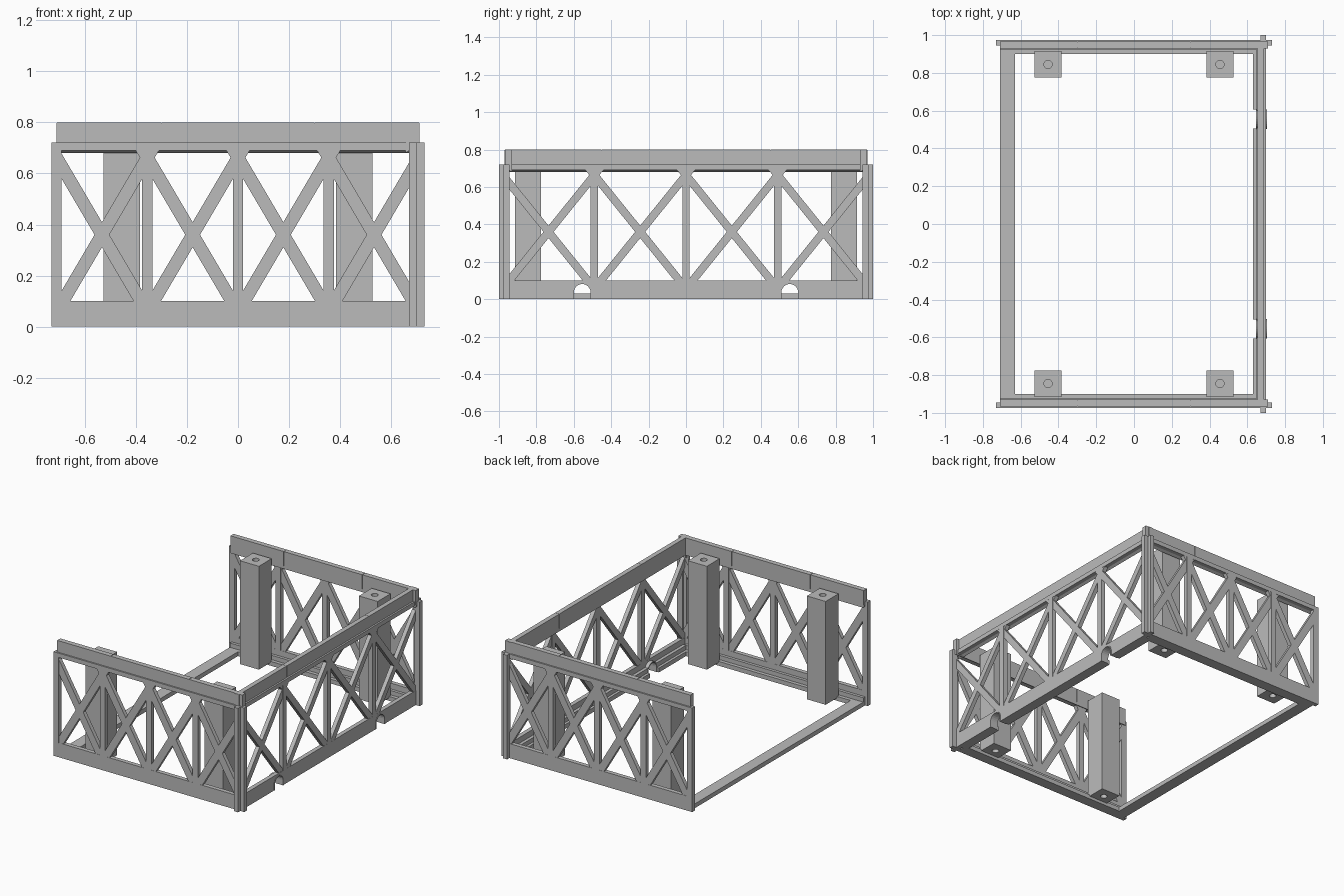
import bpy, bmesh, math
from mathutils import Vector

if "Cube" in bpy.data.objects:
    bpy.data.objects.remove(bpy.data.objects["Cube"])

grey = bpy.data.materials.new("plain grey")
grey.use_nodes = True
COLOUR = (0.5, 0.5, 0.5, 1)
grey.diffuse_color = COLOUR
grey.node_tree.nodes["Principled BSDF"].inputs["Base Color"].default_value = COLOUR

# Each wall is drawn in (along, outward, height) and mapped to its side
FRONT = lambda u, d, z: (u, -d, z)
BACK = lambda u, d, z: (u, d, z)
RIGHT = lambda u, d, z: (d, u, z)


def prism(bm, outline, d0, d1):
    """Extrude an (along, height) outline from depth d0 to d1."""
    face = bm.faces.new([bm.verts.new((u, d0, z)) for u, z in outline])
    new = bmesh.ops.extrude_face_region(bm, geom=[face])["geom"]
    bmesh.ops.translate(bm, vec=(0, d1 - d0, 0),
                        verts=[v for v in new if isinstance(v, bmesh.types.BMVert)])


def box(bm, u0, u1, d0, d1, z0, z1):
    prism(bm, [(u0, z0), (u1, z0), (u1, z1), (u0, z1)], d0, d1)


def finish(bm, name, place=BACK):
    for v in bm.verts:
        v.co = Vector(place(*v.co))
    bmesh.ops.recalc_face_normals(bm, faces=bm.faces)
    mesh = bpy.data.meshes.new(name)
    bm.to_mesh(mesh)
    bm.free()
    mesh.materials.append(grey)
    ob = bpy.data.objects.new(name, mesh)
    bpy.context.collection.objects.link(ob)
    return ob


def cut(ob, cutter):
    mod = ob.modifiers.new("cut", "BOOLEAN")
    mod.operation, mod.solver, mod.object = "DIFFERENCE", "EXACT", cutter
    cutter.hide_render = True
    cutter.hide_set(True)


def lattice(name, place, half, pitch, d0, d1, slope, width):
    # uprights and top rail
    bm = bmesh.new()
    for i in (-1, 0, 1):
        box(bm, i * pitch - 0.02, i * pitch + 0.02, d0, d1, 0.1, 0.69)
    for s in (-1, 1):
        a, b = sorted((s * (2 * pitch - 0.02), s * half))
        box(bm, a, b, d0, d1, 0.1, 0.69)
    box(bm, -half, half, d0, d1, 0.69, 0.72)
    finish(bm, name + "_uprights", place)
    # crossed braces, trimmed inside the end columns
    bm = bmesh.new()
    h = width / 2 * math.hypot(1, slope) / slope
    for i in range(4):
        c = (i - 1.5) * pitch
        for s in (-1, 1):
            lo, hi = c - s * 0.26 / slope, c + s * 0.33 / slope
            prism(bm, [(lo - h, 0.1), (lo + h, 0.1), (hi + h, 0.69), (hi - h, 0.69)],
                  d0 + 0.001, d1 - 0.001)
    for s in (-1, 1):
        bmesh.ops.bisect_plane(bm, geom=bm.verts[:] + bm.edges[:] + bm.faces[:],
                               plane_co=(s * (half - 0.01), 0, 0), plane_no=(s, 0, 0),
                               clear_outer=True)
    finish(bm, name + "_braces", place)


def top_band(name, place, half, d0, d1, joint):
    # segmented band with a sloped underside
    bm = bmesh.new()
    ends = [-half, -joint, joint, half]
    for a, b in zip(ends, ends[1:]):
        box(bm, a + 0.001, b - 0.001, d0, d1, 0.7, 0.8)
    box(bm, -half, half, d0 + 0.002, d1 - 0.002, 0.7, 0.798)
    for z in (0.7,):
        low = [bm.verts.new(p) for p in ((-half, d0, 0.68), (half, d0, 0.68))]
        top = [bm.verts.new((u, d, z)) for d in (d0, d1) for u in (-half, half)]
        bm.faces.new((low[0], low[1], top[1], top[0]))
        bm.faces.new((low[0], low[1], top[3], top[2]))
        bm.faces.new((low[0], top[0], top[2]))
        bm.faces.new((low[1], top[1], top[3]))
        bm.faces.new((top[0], top[1], top[3], top[2]))
    finish(bm, name, place)


def base(name, place, half, d0, d1, u0, u1, step, ledge):
    # bottom rail with a stepped inner ledge
    bm = bmesh.new()
    box(bm, -half, half, d0, d1, 0, 0.1)
    rail = finish(bm, name + "_rail", place)
    bm = bmesh.new()
    prism(bm, [(u0, 0), (u1, 0), (u1, 0.06), (u0, 0.06)], step, d0)
    step_ob = finish(bm, name + "_step", place)
    bm = bmesh.new()
    box(bm, u0, u1, ledge, step, 0, 0.03)
    return rail, step_ob, finish(bm, name + "_ledge", place)


for name, place in (("front", FRONT), ("back", BACK)):
    lattice(name, place, 0.73, 0.355, 0.945, 0.975, 1.7, 0.05)
    top_band(name + "_band", place, 0.71, 0.93, 0.965, 0.3)
    base(name, place, 0.73, 0.945, 0.975, -0.71, 0.66, 0.925, 0.9)

lattice("right", RIGHT, 1.0, 0.49, 0.67, 0.7, 1.24, 0.042)
top_band("right_band", RIGHT, 0.97, 0.655, 0.688, 0.45)
side_parts = base("right", RIGHT, 1.0, 0.67, 0.7, -0.925, 0.925, 0.648, 0.63)


def arch(centre, r, z0):
    pts = [(centre + r * math.cos(t * math.pi / 12), 0.036 + r * math.sin(t * math.pi / 12))
           for t in range(13)]
    return [(centre + r, z0)] + pts + [(centre - r, z0)]


# Arched notches with thin collars in the right wall
bm = bmesh.new()
for y in (-0.555, 0.555):
    prism(bm, arch(y, 0.05, -0.02), 0.6, 0.75)
notch_cutter = finish(bm, "notch_cutter", RIGHT)
for ob in side_parts:
    cut(ob, notch_cutter)
bm = bmesh.new()
for y in (-0.555, 0.555):
    prism(bm, arch(y, 0.052, 0) + arch(y, 0.045, 0)[::-1], 0.645, 0.703)
finish(bm, "notch_collars", RIGHT)

# Floor bar across the open left side
bm = bmesh.new()
box(bm, -0.71, -0.63, -0.925, 0.925, 0, 0.03)
finish(bm, "left_floor_bar")

# Corner posts with a round socket at each end
for x in (-0.455, 0.455):
    for s, side in ((-1, "front"), (1, "back")):
        bm = bmesh.new()
        y0, y1 = sorted((s * 0.775, s * 0.915))
        box(bm, x - 0.072, x + 0.072, y0, y1, 0.02, 0.735)
        label = side + ("_left" if x > 0 else "_right")
        post = finish(bm, label + "_post")
        bm = bmesh.new()
        for z in (0.02, 0.735):
            ret = bmesh.ops.create_cone(bm, cap_ends=True, segments=24, radius1=0.022,
                                        radius2=0.022, depth=0.12)
            bmesh.ops.translate(bm, verts=ret["verts"], vec=(x, s * 0.845, z))
        cut(post, finish(bm, label + "_socket_cutter"))
